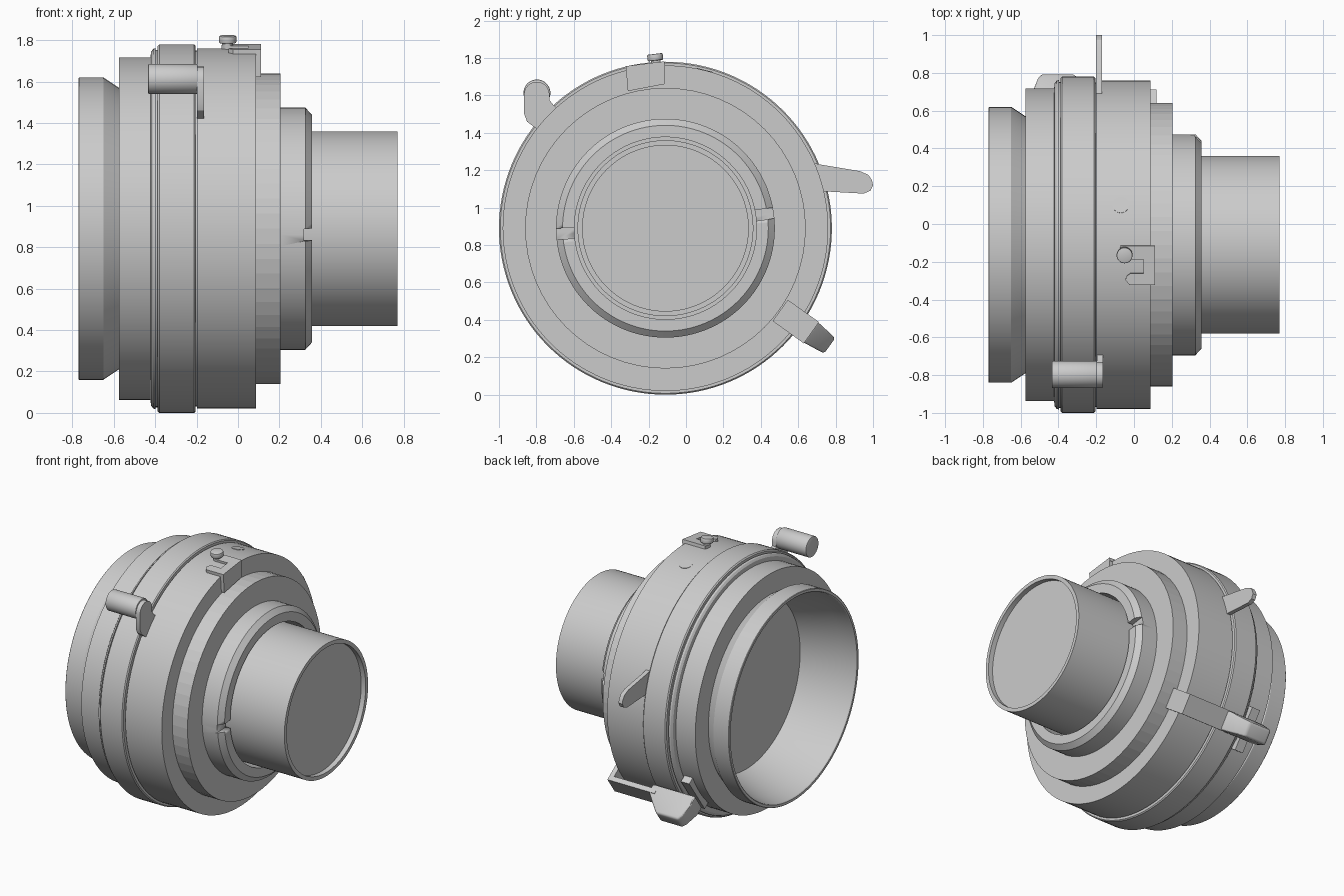
import bpy, bmesh, math
from mathutils import Matrix, Vector

if "Cube" in bpy.data.objects:
    bpy.data.objects.remove(bpy.data.objects["Cube"])

CY, CZ = -0.11, 0.89          # optical axis runs along x through this point
AXIS = Matrix.Translation((0, CY, CZ))


def finish(name, bm, smooth=True):
    me = bpy.data.meshes.new(name)
    bm.to_mesh(me)
    bm.free()
    ob = bpy.data.objects.new(name, me)
    bpy.context.collection.objects.link(ob)
    if smooth:
        bpy.ops.object.select_all(action='DESELECT')
        ob.select_set(True)
        bpy.context.view_layer.objects.active = ob
        bpy.ops.object.shade_smooth_by_angle(angle=math.radians(25))
    return ob


def revolve(name, profile, seg=128, smooth=True):
    """Spin an (x, radius) profile about the optical axis."""
    bm = bmesh.new()
    rings = []
    for x, r in profile:
        n = seg if r > 0 else 1
        rings.append([bm.verts.new((x, CY + r * math.cos(2 * math.pi * k / seg),
                                    CZ + r * math.sin(2 * math.pi * k / seg))) for k in range(n)])
    for a, b in zip(rings, rings[1:]):
        for k in range(seg):
            j = (k + 1) % seg
            q = [a[k % len(a)], a[j % len(a)], b[j % len(b)], b[k % len(b)]]
            bm.faces.new(list(dict.fromkeys(q)))
    bmesh.ops.remove_doubles(bm, verts=bm.verts, dist=1e-5)
    return finish(name, bm, smooth)


def prism(name, pts, direction, depth, matrix=Matrix(), bevel=0, taper=None):
    """Extrude a flat outline given as 3D points; taper narrows local y as z grows."""
    bm = bmesh.new()
    f = bm.faces.new([bm.verts.new(p) for p in pts])
    ext = bmesh.ops.extrude_face_region(bm, geom=[f])
    bmesh.ops.translate(bm, vec=Vector(direction) * depth,
                        verts=[v for v in ext['geom'] if isinstance(v, bmesh.types.BMVert)])
    if taper:
        for v in bm.verts:
            v.co.y *= taper(v.co.z)
    bmesh.ops.recalc_face_normals(bm, faces=bm.faces)
    if bevel:
        bmesh.ops.bevel(bm, geom=bm.edges[:], offset=bevel, segments=3, profile=0.5, affect='EDGES')
    bm.transform(matrix)
    return finish(name, bm)


def box(name, lo, hi, matrix=Matrix()):
    pts = [(lo[0], lo[1], lo[2]), (hi[0], lo[1], lo[2]), (hi[0], hi[1], lo[2]), (lo[0], hi[1], lo[2])]
    return prism(name, pts, (0, 0, 1), hi[2] - lo[2], matrix)


def cylinder(name, base, r, direction, length, matrix=Matrix(), bevel=0):
    d = Vector(direction)
    bm = bmesh.new()
    rot = d.to_track_quat('Z', 'Y').to_matrix().to_4x4()
    bmesh.ops.create_cone(bm, cap_ends=True, segments=40, radius1=r, radius2=r, depth=length,
                          matrix=Matrix.Translation(Vector(base) + d * length / 2) @ rot)
    if bevel:
        rim = [e for e in bm.edges if any(len(f.verts) > 4 for f in e.link_faces)]
        bmesh.ops.bevel(bm, geom=rim, offset=bevel, segments=2, profile=0.5, affect='EDGES')
    bm.transform(matrix)
    return finish(name, bm)


def radial(deg):
    """Local frame whose z points outward; deg turns from straight up towards -y."""
    return AXIS @ Matrix.Rotation(math.radians(deg), 4, 'X')


# Turned body parts
revolve("front_glass", [(-0.40, 0), (-0.40, 0.6)])
revolve("front_barrel", [(-0.40, 0.6), (-0.66, 0.685), (-0.765, 0.705), (-0.77, 0.71), (-0.77, 0.727),
                         (-0.767, 0.73), (-0.65, 0.73), (-0.575, 0.68)])
revolve("front_step", [(-0.575, 0.68), (-0.575, 0.827), (-0.423, 0.827)])
revolve("control_ring", [(-0.423, 0.827), (-0.42, 0.855), (-0.41, 0.868), (-0.398, 0.873), (-0.398, 0.863),
                         (-0.388, 0.863), (-0.388, 0.883), (-0.38, 0.89), (-0.212, 0.89),
                         (-0.205, 0.883), (-0.205, 0.86)])
revolve("shutter_housing", [(-0.205, 0.86), (-0.198, 0.86), (-0.198, 0.87), (0.087, 0.87), (0.087, 0.745)])
revolve("rear_grip_ring", [(0.087, 0.75), (0.205, 0.75)], seg=64, smooth=False)
revolve("rear_plate", [(0.205, 0.75), (0.205, 0.47)], seg=64)
revolve("rear_tube", [(0.205, 0.47), (0.77, 0.47), (0.77, 0.443), (0.735, 0.443)])
revolve("rear_glass", [(0.735, 0.443), (0.735, 0)])

# Retaining ring with two spanner slots
ring = revolve("retaining_ring", [(0.205, 0.487), (0.205, 0.585), (0.325, 0.585), (0.357, 0.55),
                                  (0.357, 0.487), (0.205, 0.487)])
for i, ang in enumerate((-82, 93)):
    cutter = box(f"slot_cutter_{i}", (0.32, -0.029, 0.4), (0.4, 0.029, 0.7), radial(ang))
    cutter.hide_render = True
    cutter.hide_set(True)
    cut = ring.modifiers.new("slot", 'BOOLEAN')
    cut.operation, cut.solver, cut.object = 'DIFFERENCE', 'EXACT', cutter

# Cocking lever: round knob on a small plate
cylinder("cocking_knob", (-0.435, -0.797, 1.613), 0.072, (1, 0, 0), 0.24, bevel=0.006)
arc = [(-0.798 + 0.068 * math.cos(math.pi * k / 12), 1.605 + 0.068 * math.sin(math.pi * k / 12)) for k in range(13)]
plate = arc + [(-0.865, 1.50), (-0.85, 1.46), (-0.81, 1.43), (-0.76, 1.40), (-0.65, 1.50), (-0.71, 1.55), (-0.73, 1.575)]
prism("cocking_plate", [(-0.197, y, z) for y, z in plate], (1, 0, 0), 0.033)

# Aperture fin
fin = [(0.69, 1.237), (0.72, 1.23), (0.93, 1.195), (0.975, 1.175), (0.995, 1.145), (1.0, 1.12), (0.985, 1.09),
       (0.95, 1.075), (0.74, 1.087), (0.69, 1.09)]
prism("aperture_fin", [(-0.2, y, z) for y, z in fin], (1, 0, 0), 0.03)

# Top bracket: forked plate bent down over the rear edge, with a headed pin
top = radial(7)
fork = [(0.11, 0.103), (-0.07, 0.103), (-0.08, 0.06), (-0.05, 0.03), (0.05, 0.03), (0.05, -0.045),
        (-0.02, -0.045), (-0.04, -0.06), (-0.045, -0.08), (-0.025, -0.105), (0.11, -0.105)]
prism("bracket_fork", [(x, y, 0.862) for x, y in fork], (0, 0, 1), 0.024, top)
flange = [(-0.105, 0.886), (0.103, 0.886), (0.088, 0.765), (-0.11, 0.752)]
prism("bracket_flange", [(0.085, y, z) for y, z in flange], (1, 0, 0), 0.025, top)
cylinder("pin_stem", (-0.05, 0.057, 0.85), 0.026, (0, 0, 1), 0.06, top)
cylinder("pin_head", (-0.05, 0.057, 0.896), 0.042, (0, 0, 1), 0.036, top, bevel=0.006)

# Small screw head set nearly flush into the housing
cylinder("housing_screw", (-0.07, 0, 0.835), 0.043, (0, 0, 1), 0.037, radial(-14))

# Lower lever: plate on the rear face, bar standing off the body, tapering rounded paddle
low = radial(-125.6)
box("lever_plate", (0.087, -0.07, 0.755), (0.12, 0.07, 0.96), low)
box("lever_bar", (-0.25, -0.07, 0.925), (0.12, 0.07, 0.96), low)
paddle = [(-0.20, 0.895), (-0.20, 0.955), (-0.27, 1.03), (-0.32, 1.08), (-0.49, 1.08), (-0.51, 1.05),
          (-0.535, 0.96), (-0.535, 0.895)]
prism("lever_paddle", [(x, -0.07, r) for x, r in paddle], (0, 1, 0), 0.14, low, bevel=0.014,
      taper=lambda r: 1 - max(0, r - 0.95) * 2.2)
box("lever_guide", (-0.50, -0.15, 0.79), (-0.435, 0.15, 0.862), low)
